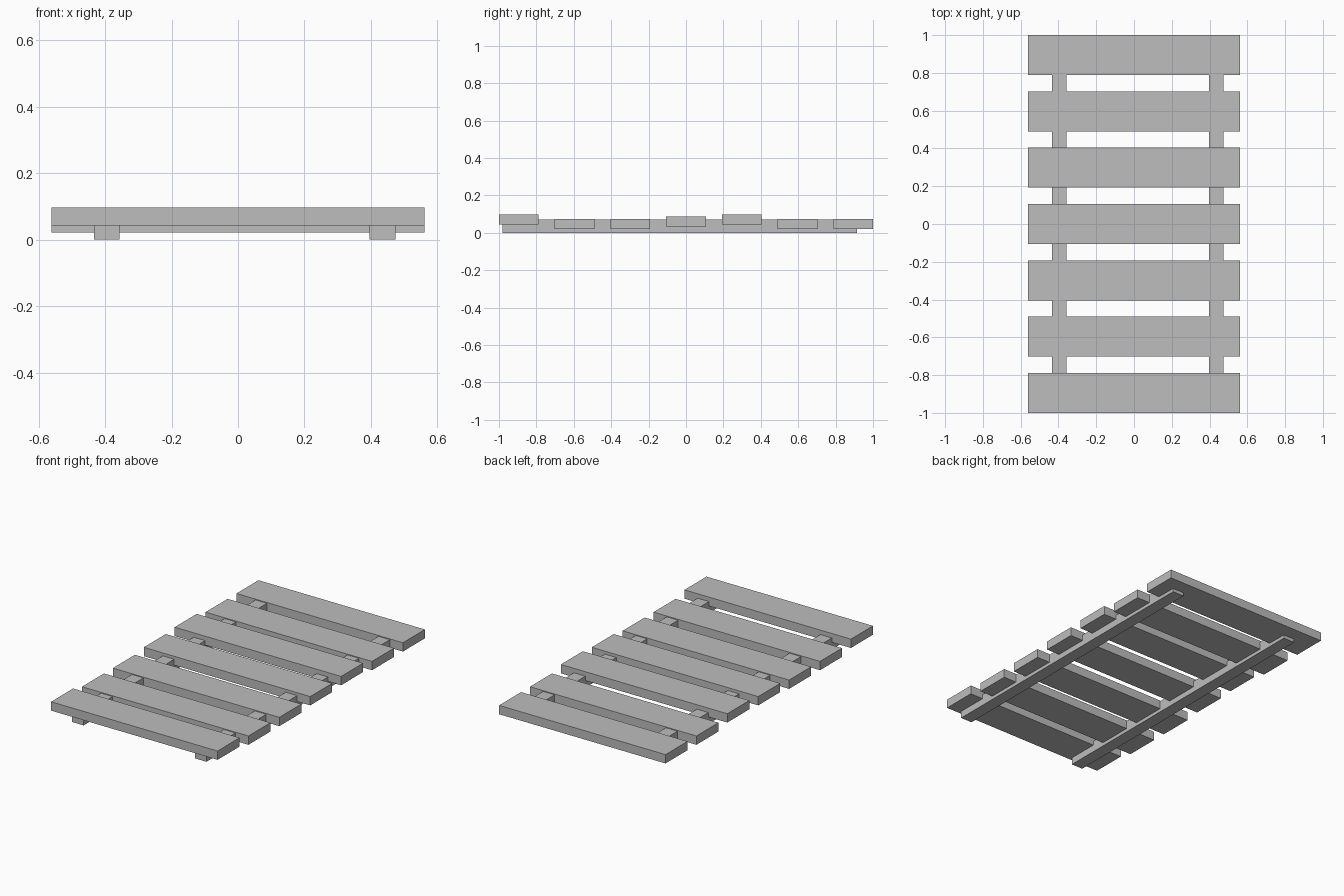
import bpy

cube = bpy.data.objects.get("Cube")
if cube:
    bpy.data.objects.remove(cube, do_unlink=True)

# Single grey material
grey = bpy.data.materials.new("plain grey")
grey.use_nodes = True
colour = (0.51, 0.51, 0.51, 1)
grey.diffuse_color = colour
grey.node_tree.nodes["Principled BSDF"].inputs["Base Color"].default_value = colour


def box(name, low, high):
    """Box between two opposite corners."""
    centre = [(a + b) / 2 for a, b in zip(low, high)]
    bpy.ops.mesh.primitive_cube_add(size=1, location=centre)
    obj = bpy.context.object
    obj.name = name
    size = [b - a for a, b in zip(low, high)]
    for v in obj.data.vertices:
        v.co = [c * s for c, s in zip(v.co, size)]
    obj.data.materials.append(grey)
    return obj


# Planks, front to back, each resting at its own height
HALF_LENGTH, HALF_WIDTH, THICKNESS, SPACING = 0.562, 0.106, 0.054, 0.298
LOW, MIDDLE, HIGH = 0.021, 0.034, 0.043
for i, z in enumerate((HIGH, LOW, LOW, MIDDLE, HIGH, LOW, LOW)):
    y = (i - 3) * SPACING
    box(f"plank_{i + 1}",
        (-HALF_LENGTH, y - HALF_WIDTH, z),
        (HALF_LENGTH, y + HALF_WIDTH, z + THICKNESS))

# Two long rails beneath the planks
for name, x in (("right_rail", -0.395), ("left_rail", 0.435)):
    box(name, (x - 0.0385, -0.98, 0), (x + 0.0385, 0.914, 0.07))
